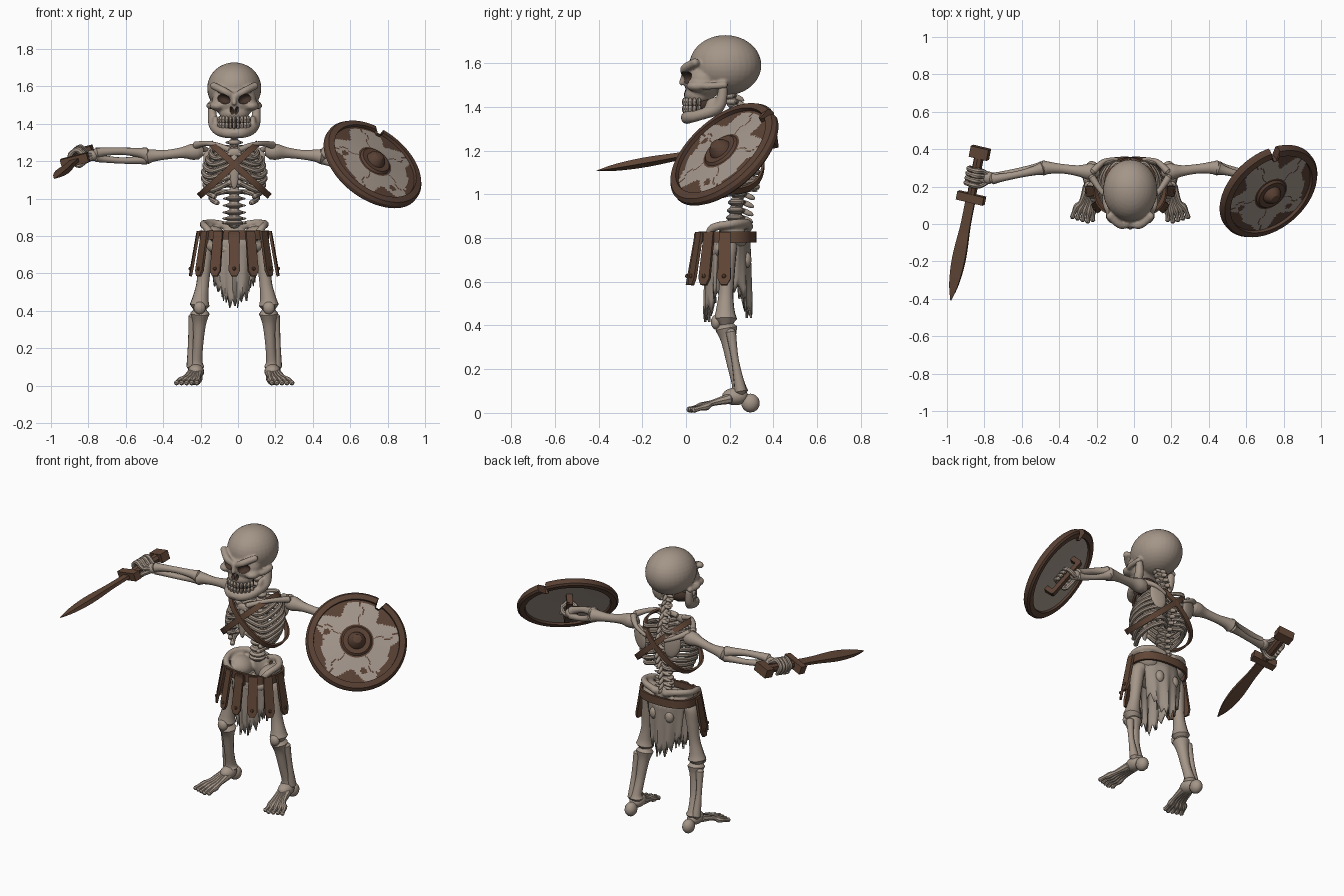
import bpy, bmesh, math
from math import sin, cos, pi, radians
from mathutils import Vector as V, Matrix, Euler

old = bpy.data.objects.get("Cube")
if old:
    bpy.data.objects.remove(old)
made = []


def material(name, *rgb):
    m = bpy.data.materials.new(name)
    m.use_nodes = True
    m.diffuse_color = (*rgb, 1)
    m.node_tree.nodes["Principled BSDF"].inputs["Base Color"].default_value = (*rgb, 1)
    return m


BONE = material("bone", .37, .3, .245)
HOLLOW = material("dark_hollow", .06, .035, .025)
LEATHER = material("leather", .12, .062, .038)
WOOD = material("dark_wood", .1, .052, .034)
PAINT = material("faded_paint", .36, .3, .255)
CLOTH = material("ragged_cloth", .33, .275, .23)


def finish(name, bm, *mats, mirror=False, fuse=0, angle=40):
    bmesh.ops.recalc_face_normals(bm, faces=bm.faces)
    mesh = bpy.data.meshes.new(name)
    bm.to_mesh(mesh)
    ob = bpy.data.objects.new(name, mesh)
    bpy.context.collection.objects.link(ob)
    for m in mats:
        mesh.materials.append(m)
    bpy.ops.object.select_all(action='DESELECT')
    ob.select_set(True)
    bpy.context.view_layer.objects.active = ob
    bpy.ops.object.shade_smooth_by_angle(angle=radians(angle))
    if mirror:
        ob.modifiers.new("mirror", 'MIRROR').use_mirror_merge = False
    if fuse:
        re = ob.modifiers.new("fuse", 'REMESH')
        re.mode, re.voxel_size, re.use_smooth_shade = 'VOXEL', fuse, True
        ob.modifiers.new("soften", 'SMOOTH').iterations = 3
    made.append(ob)
    return ob


def spline(pts, n):
    P, out = [V(p) for p in pts], []
    for i in range(len(P) - 1):
        a, b, c, d = P[max(i - 1, 0)], P[i], P[i + 1], P[min(i + 2, len(P) - 1)]
        for t in (k / n for k in range(n)):
            out.append(b + (c - a) * (t / 2) + (a * 2 - b * 5 + c * 4 - d) * (t * t / 2)
                       + (b * 3 - a - c * 3 + d) * (t ** 3 / 2))
    return out + [P[-1]]


def tube(bm, pts, sides=10, n=5):
    """Round rod through points (x, y, z, radius) with softened ends."""
    path = spline(pts, n)

    def tip(a, b):
        return V((*(a.xyz + (a.xyz - b.xyz).normalized() * a.w * .6), a.w * .5))
    path = [tip(path[0], path[1])] + path + [tip(path[-1], path[-2])]
    side, rings = None, []
    for i, p in enumerate(path):
        t = (path[min(i + 1, len(path) - 1)].xyz - path[max(i - 1, 0)].xyz).normalized()
        side = t.orthogonal() if side is None else side
        side = (side - t * side.dot(t)).normalized()
        up, r = t.cross(side), max(p.w, .001)
        turns = [2 * pi * k / sides for k in range(sides)]
        rings.append([bm.verts.new(p.xyz + (side * cos(a) + up * sin(a)) * r) for a in turns])
    for r, q in zip(rings, rings[1:]):
        for j in range(sides):
            k = (j + 1) % sides
            bm.faces.new((r[j], r[k], q[k], q[j]))
    bm.faces.new(rings[0])
    bm.faces.new(rings[-1])


def blob(bm, centre, radii, rot=(0, 0, 0), seg=16):
    m = Matrix.LocRotScale(V(centre), Euler([radians(a) for a in rot]), V(radii))
    bmesh.ops.create_uvsphere(bm, u_segments=seg, v_segments=seg // 2 + 2, radius=1, matrix=m)


def block(bm, size, matrix):
    bmesh.ops.create_cube(bm, size=1, matrix=matrix @ Matrix.Diagonal((*size, 1)))


def band(name, centre, e1, e2, width, thick, mat):
    """Closed strap around a rounded oval."""
    bm, e1, e2, rings = bmesh.new(), V(e1), V(e2), []
    across = e1.cross(e2).normalized() * width / 2
    for k in range(48):
        c, s = cos(2 * pi * k / 48), sin(2 * pi * k / 48)
        off = e1 * math.copysign(abs(c) ** .8, c) + e2 * math.copysign(abs(s) ** .8, s)
        p, q = V(centre) + off, V(centre) + off + off.normalized() * thick
        rings.append([bm.verts.new(v) for v in (p - across, p + across, q + across, q - across)])
    for r, q in zip(rings, rings[1:] + rings[:1]):
        for j in range(4):
            bm.faces.new((r[j], r[j - 1], q[j - 1], q[j]))
    finish(name, bm, mat)


# Skull: fused masses with carved sockets and nose
bm = bmesh.new()
blob(bm, (0, .18, 1.59), (.145, .165, .138), seg=32)
blob(bm, (0, .08, 1.52), (.12, .09, .09), seg=24)
blob(bm, (0, .06, 1.455), (.08, .07, .05), seg=24)
blob(bm, (.09, .05, 1.495), (.042, .05, .026))
tube(bm, [(.09, .04, 1.5, .02), (.13, .1, 1.495, .017), (.13, .18, 1.5, .017)])
tube(bm, [(.012, -.002, 1.55, .018), (.055, -.005, 1.575, .021), (.115, .045, 1.605, .02)])
tube(bm, [(0, -.005, 1.55, .016), (0, -.022, 1.505, .012)])
skull = finish("skull", bm, BONE, HOLLOW, mirror=True, fuse=.007)
bm = bmesh.new()
blob(bm, (.06, -.005, 1.533), (.04, .045, .026), (0, -20, 0))
blob(bm, (.013, -.02, 1.472), (.012, .035, .024), (0, 14, 0))
for f in bm.faces:
    f.material_index = 1
cutter = finish("socket_cutter", bm, BONE, HOLLOW, mirror=True)
cutter.hide_render = cutter.hide_viewport = True
cut = skull.modifiers.new("sockets", 'BOOLEAN')
cut.operation, cut.solver, cut.object = 'DIFFERENCE', 'EXACT', cutter

# Jaw, teeth and dark mouth
bm = bmesh.new()
tube(bm, [(.12, .17, 1.49, .022), (.112, .15, 1.4, .028), (.085, .06, 1.362, .026),
          (.045, .012, 1.352, .029), (0, .005, 1.35, .03)])
blob(bm, (.1, .13, 1.4), (.02, .045, .045))
finish("jaw", bm, BONE, mirror=True, fuse=.008)
bm = bmesh.new()
for k in range(-5, 6):
    a = k * .27
    for z in (1.422, 1.39):
        blob(bm, (.08 * sin(a), .078 - .085 * cos(a), z), (.0105, .012, .02), (0, 0, math.degrees(a)), 8)
finish("teeth", bm, BONE)
bm = bmesh.new()
blob(bm, (0, .075, 1.41), (.068, .07, .05))
finish("mouth_shadow", bm, HOLLOW)

# Spine of stacked vertebrae following a curve
bm = bmesh.new()
for p in spline([(0, .225, .87, .05), (0, .24, 1.0, .046), (0, .285, 1.15, .04),
                 (0, .25, 1.3, .036), (0, .2, 1.45, .036)], 4):
    blob(bm, p.xyz, (p.w, p.w * .9, .017), seg=14)
    blob(bm, p.xyz, (p.w * .72, p.w * .7, .03), seg=10)
    blob(bm, p.xyz + V((0, p.w, -.008)), (.011, .034, .013), (-25, 0, 0), 8)
    blob(bm, p.xyz + V((0, p.w * .6, 0)), (p.w * 1.35, .011, .011), seg=8)
finish("spine", bm, BONE)

# Rib cage, breastbone and shoulder girdle
bm = bmesh.new()
for i in range(8):
    w, z = .1 + .062 * sin(pi * (i + 1) / 9), 1.275 - .034 * i
    rib = [(.02, .295, z, .012), (w * .6, .325, z - .003, .014), (w * .97, .26, z - .02, .014),
           (w, .17, z - .04, .014), (w * .75, .1, z - .06, .014)]
    if i < 6:
        rib.append((.02, .075, z - .035 + .004 * i, .013))
    tube(bm, rib, 8)
finish("ribs", bm, BONE, mirror=True)
bm = bmesh.new()
blob(bm, (0, .072, 1.15), (.026, .014, .1))
blob(bm, (0, .078, 1.245), (.04, .016, .025))
finish("breastbone", bm, BONE)
bm = bmesh.new()
blob(bm, (.115, .33, 1.195), (.05, .014, .08), (0, 15, -15))
tube(bm, [(.07, .345, 1.22, .01), (.14, .335, 1.255, .014), (.2, .28, 1.285, .02)])
tube(bm, [(.025, .085, 1.26, .017), (.09, .115, 1.285, .014), (.15, .17, 1.295, .014), (.205, .25, 1.285, .02)])
finish("shoulder_bones", bm, BONE, mirror=True)

# Arms
bm = bmesh.new()
tube(bm, [(.19, .28, 1.25, .042), (.225, .28, 1.25, .044), (.28, .285, 1.245, .03),
          (.36, .295, 1.235, .026), (.43, .3, 1.23, .033), (.465, .3, 1.225, .042)], 12)
finish("upper_arms", bm, BONE, mirror=True)


def forearm_and_hand(name, elbow, wrist, grip, axis):
    bm, e, w, g, axis = bmesh.new(), V(elbow), V(wrist), V(grip), V(axis).normalized()
    reach = (g - w).normalized()
    reach = (reach - axis * reach.dot(axis)).normalized()
    up = reach.cross(axis)
    for s, fat in ((1, 1.15), (-1, 1)):
        def at(t, gap, r):
            return (*(e.lerp(w, t) + V((0, -.35, 1)) * s * gap), r * fat)
        tube(bm, [at(0, .014, .031), at(.15, .02, .022), at(.5, .025, .017), at(.85, .019, .02), at(1, .012, .026)])
    blob(bm, w.lerp(g, .25), (.034, .034, .03))
    for k in range(4):
        base = g + axis * (k - 1.5) * .026

        def curl(deg, r):
            a = radians(deg)
            return (*(base + (up * sin(a) - reach * cos(a)) * .042), r)
        tube(bm, [(*w, .014), curl(20, .013), curl(80, .017), curl(120, .012), curl(165, .015), curl(240, .011)], 8, 3)
    tube(bm, [(*w, .015), curl(-30, .015), curl(-85, .014), curl(-140, .011)], 8, 3)
    finish(name, bm, BONE)


POMMEL, TIP = V((-.8, .4, 1.25)), V((-.962, -.42, 1.105))
SHIELD, OUT = V((.74, .175, 1.183)), V((.5, -.58, .64)).normalized()
SIDE = V((-OUT.y, OUT.x, 0)).normalized()
RISE = OUT.cross(SIDE)
forearm_and_hand("right_forearm", (-.475, .3, 1.225), (-.735, .245, 1.232), POMMEL.lerp(TIP, .18), TIP - POMMEL)
hold = SHIELD - OUT * .055
forearm_and_hand("left_forearm", (.475, .3, 1.225), (.655, .255, 1.17), hold, RISE)

# Pelvis
bm = bmesh.new()
blob(bm, (.1, .21, .8), (.07, .075, .05), (0, -30, 0))
blob(bm, (0, .265, .8), (.06, .03, .08))
blob(bm, (.055, .275, .7), (.03, .026, .04))
tube(bm, [(.03, .285, .85, .024), (.11, .275, .87, .02), (.165, .21, .865, .02), (.15, .12, .845, .02), (.11, .11, .79, .024)])
tube(bm, [(.12, .17, .75, .04), (.06, .12, .73, .024), (0, .11, .725, .024)])
finish("pelvis", bm, BONE, mirror=True, fuse=.009)

# Legs and feet
bm = bmesh.new()
tube(bm, [(.1, .2, .765, .04), (.145, .19, .745, .043), (.158, .187, .66, .038), (.168, .183, .55, .034),
          (.18, .18, .47, .043), (.185, .18, .43, .054)], 12)
blob(bm, (.185, .138, .415), (.032, .024, .034))
tube(bm, [(.183, .185, .385, .052), (.186, .195, .33, .036), (.193, .215, .22, .028),
          (.2, .24, .13, .031), (.2, .245, .1, .041)], 12)
tube(bm, [(.222, .205, .37, .024), (.23, .225, .24, .017), (.228, .25, .1, .028)])
finish("legs", bm, BONE, mirror=True)
bm = bmesh.new()
blob(bm, (.205, .295, .045), (.036, .042, .043))
blob(bm, (.205, .225, .075), (.044, .06, .04))
for k in range(-2, 3):
    end = abs(k - -1) * .008
    tube(bm, [(.21 + k * .01, .2, .065, .024), (.226 + k * .017, .12, .045, .014),
              (.24 + k * .022, .07 + end, .03, .018), (.25 + k * .025, .04 + end, .022, .012),
              (.255 + k * .027, .012 + end, .014, .014)], 8, 4)
finish("feet", bm, BONE, mirror=True)

# Belt, hanging leather strips and crossed chest straps
band("belt", (0, .19, .805), (.172, 0, 0), (0, .118, 0), .05, .014, LEATHER)
bm = bmesh.new()
for deg in (-90, -64, -116, -36, -144, -5, -175):
    a = radians(deg)
    m = Matrix.Translation((.186 * cos(a), .19 + .135 * sin(a), .825)) @ \
        Matrix.Rotation(a + pi / 2, 4, 'Z') @ Matrix.Rotation(radians(-10), 4, 'X')
    outline = [(-.026, 0), (.026, 0), (.03, -.215), (.015, -.245), (-.015, -.245), (-.03, -.215)]
    face = bm.faces.new([bm.verts.new(m @ V((x, 0, z))) for x, z in outline])
    grown = bmesh.ops.extrude_face_region(bm, geom=[face])["geom"]
    shift = m.to_3x3() @ V((0, -.014, 0))
    bmesh.ops.translate(bm, vec=shift, verts=[v for v in grown if isinstance(v, bmesh.types.BMVert)])
    blob(bm, m @ V((0, -.014, -.205)), (.01, .01, .01), seg=8)
block(bm, (.06, .025, .06), Matrix.Translation((0, .05, .79)))
finish("leather_skirt", bm, LEATHER, angle=30)
for s, name in ((1, "left_chest_strap"), (-1, "right_chest_strap")):
    band(name, (-.03 * s, .2, 1.155), (.15 * s, 0, .135), (0, .148, 0), .034, .012, LEATHER)


# Ragged cloth hanging front and back
def cloth(name, y, bow, width, low):
    bm, cols, rows = bmesh.new(), 20, 6
    grid = []
    for i in range(cols + 1):
        u = i / cols * 2 - 1
        bottom = low + .12 * u * u + (.0, .05, .015, .065)[i % 4]
        grid.append([bm.verts.new((width * u * (1 - .2 * j / rows),
                                   y + bow * u * u + .012 * sin(u * 11) * j / rows,
                                   .8 + (bottom - .8) * j / rows)) for j in range(rows + 1)])
    for p, q in zip(grid, grid[1:]):
        for j in range(rows):
            bm.faces.new((p[j], p[j + 1], q[j + 1], q[j]))
    finish(name, bm, CLOTH).modifiers.new("thickness", 'SOLIDIFY').thickness = .012


cloth("front_cloth", .1, .05, .125, .41)
cloth("back_cloth", .295, -.06, .14, .43)

# Sword with leaf blade, guard and wrapped grip
bm = bmesh.new()
tube(bm, [(0, .27, 0, .036), (0, .42, 0, .037), (0, .6, 0, .05), (0, .74, 0, .036), (0, .835, 0, .004)], 4)
bmesh.ops.scale(bm, vec=(1, 1, .38), verts=bm.verts)
tube(bm, [(0, .02, 0, .026), (0, .14, 0, .027), (0, .27, 0, .024)], 8)
block(bm, (.15, .045, .05), Matrix.Translation((0, .27, 0)))
block(bm, (.1, .06, .055), Matrix.Translation((0, .02, 0)))
along = (TIP - POMMEL).normalized()
flat = along.cross(V((-.25, 0, 1))).normalized()
frame = Matrix((flat, along, flat.cross(along))).transposed().to_4x4()
bmesh.ops.transform(bm, matrix=Matrix.Translation(POMMEL) @ frame, verts=bm.verts)
finish("sword", bm, LEATHER, angle=25)

# Round shield: turned profile, notched rim, worn paint chosen by radius and angle
profile = [(.001, .08), (.025, .075), (.045, .055), (.052, .035), (.08, .037), (.09, .026)]
profile += [(.1 + .0125 * k, .024 - .001 * k) for k in range(13)]
profile += [(.252, .03), (.285, .024), (.296, .008), (.296, -.012), (.285, -.022), (.252, -.022),
            (.248, -.01), (.12, -.006), (.001, -.004)]
bm, segs, rings = bmesh.new(), 144, []
for r, h in profile:
    ring = []
    for k in range(segs):
        a = 2 * pi * k / segs
        notch = abs(math.degrees(a) - 55) < 4 and r > .225
        rr = .225 + (r - .225) * .15 if notch else r
        ring.append(bm.verts.new((rr * cos(a), rr * sin(a), h)))
    rings.append(ring)
for i, (p, q) in enumerate(zip(rings, rings[1:])):
    r = (profile[i][0] + profile[i + 1][0]) / 2
    for k in range(segs):
        a = 2 * pi * k / segs
        f = bm.faces.new((p[k - 1], p[k], q[k], q[k - 1]))
        edge = .222 + .03 * sin(5 * a + 1) + .02 * sin(8 * a)
        crack = k % 29 == int(3 + 2 * sin(r * 60))
        spot = math.hypot(((a * 3 + 1) % (2 * pi) - pi) * .06, r - .185) < .02
        worn = .1 < r < min(edge, .25) and not crack and not spot
        f.material_index = 1 if worn or (profile[i][1] < 0 and r < .25) else 0
bm.faces.new(rings[0])
bm.faces.new(rings[-1]).material_index = 1
block(bm, (.035, .26, .025), Matrix.Translation((0, 0, -.055)))
for y in (-.12, .12):
    block(bm, (.035, .03, .06), Matrix.Translation((0, y, -.03)))
frame = Matrix((SIDE, RISE, OUT)).transposed().to_4x4()
bmesh.ops.transform(bm, matrix=Matrix.Translation(SHIELD) @ frame, verts=bm.verts)
finish("shield", bm, WOOD, PAINT, angle=30)

# The body stands slightly right of centre
for ob in made:
    ob.location.x -= .02
